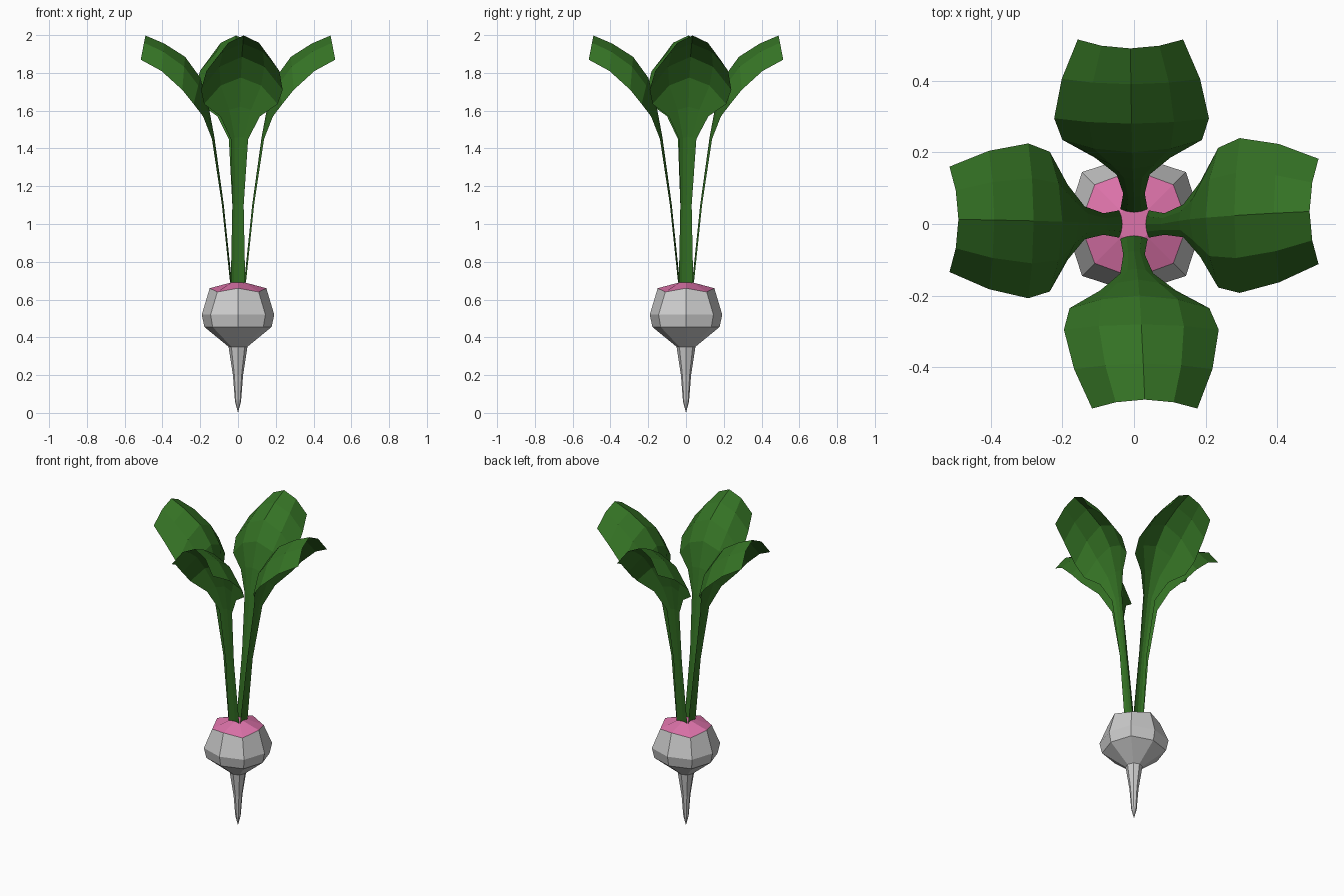
import bpy, math

if "Cube" in bpy.data.objects:
    bpy.data.objects.remove(bpy.data.objects["Cube"])


def make_object(name, verts, faces, mats=()):
    mesh = bpy.data.meshes.new(name)
    mesh.from_pydata(verts, [], faces)
    for m in mats:
        mesh.materials.append(m)
    mesh.update()
    obj = bpy.data.objects.new(name, mesh)
    bpy.context.collection.objects.link(obj)
    return obj


def material(name, color):
    m = bpy.data.materials.new(name)
    m.diffuse_color = color
    m.use_nodes = True
    m.node_tree.nodes["Principled BSDF"].inputs["Base Color"].default_value = m.diffuse_color
    return m


pink = material("pink", (0.72, 0.17, 0.40, 1))
green = material("green", (0.035, 0.17, 0.018, 1))


def eight_sided(name, rings, tip_z=None, cap=False, mats=()):
    """Lathe-like loft; ring = (axial radius, axial z, diagonal radius, diagonal z), top first."""
    verts, faces = [], []
    for ra, za, rd, zd in rings:
        for i in range(8):
            a = i * math.pi / 4
            r, z = (rd, zd) if i % 2 else (ra, za)
            verts.append((r * math.cos(a), r * math.sin(a), z))
    for k in range(len(rings) - 1):
        for i in range(8):
            j = (i + 1) % 8
            faces.append((k*8 + i, (k+1)*8 + i, (k+1)*8 + j, k*8 + j))
    if tip_z is not None:
        verts.append((0, 0, tip_z))
        b = (len(rings) - 1) * 8
        faces += [(b + i, len(verts) - 1, b + (i + 1) % 8) for i in range(8)]
    if cap:
        faces.append(tuple(range(8)))
    return make_object(name, verts, faces, mats)


# Pink crown, grey bulb and tapering tap root
shoulder = (0.15, 0.66, 0.155, 0.64)
neck = (0.05, 0.35, 0.05, 0.35)
eight_sided("crown", [(0.037, 0.69, 0.05, 0.69), shoulder], cap=True, mats=(pink,))
eight_sided("bulb", [shoulder, (0.192, 0.52, 0.205, 0.52), (0.178, 0.455, 0.19, 0.455), neck])
eight_sided("tap_root", [neck, (0.027, 0.2, 0.027, 0.2), (0.016, 0.06, 0.016, 0.06)], tip_z=0)

# Leaf stations: midrib radius, midrib z, edge radius, edge z, half width
STATIONS = [
    (0.032, 0.685, 0.042, 0.69, 0.038),
    (0.075, 1.10, 0.085, 1.10, 0.030),
    (0.125, 1.46, 0.138, 1.45, 0.046),
    (0.155, 1.62, 0.185, 1.57, 0.105),
    (0.20, 1.775, 0.235, 1.635, 0.195),
    (0.28, 1.885, 0.295, 1.71, 0.216),
    (0.39, 1.955, 0.405, 1.81, 0.193),
    (0.49, 1.998, 0.515, 1.87, 0.147),
]


def leaf(name, angle, drift):
    """Stalk flaring into an arched blade; drift swings the tip sideways."""
    verts, faces = [], []
    c, s = math.cos(angle), math.sin(angle)
    for rm, zm, re, ze, hw in STATIONS:
        off = drift * max(0, (rm - 0.1) / 0.39) ** 0.5
        for t in (-1, -0.55, 0, 0.55, 1):
            f = {0: 0, 0.55: 0.3, 1: 1}[abs(t)]
            r, z, w = rm + (re - rm) * f, zm + (ze - zm) * f, t * hw + off
            verts.append((r * c - w * s, r * s + w * c, z))
    for k in range(len(STATIONS) - 1):
        for i in range(4):
            a = k * 5 + i
            faces.append((a, a + 5, a + 6, a + 1))
    make_object(name, verts, faces, (green,))


for name, deg, drift in (("leaf_right", 0, 0.035), ("leaf_back", 90, 0.01),
                         ("leaf_left", 180, -0.013), ("leaf_front", 270, 0.03)):
    leaf(name, math.radians(deg), drift)
